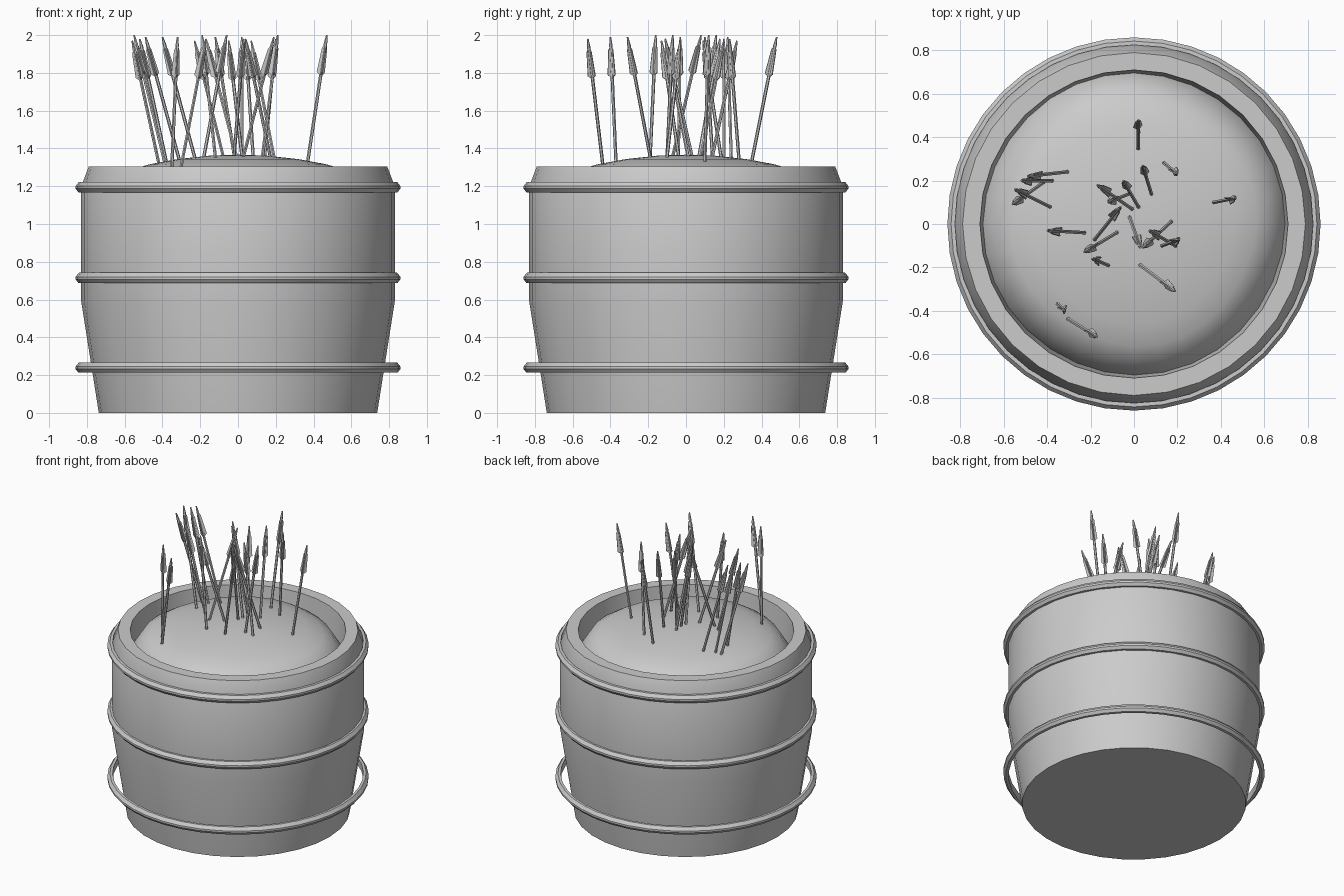
import bpy
import bmesh
import math
from mathutils import Vector

default_cube = bpy.data.objects.get("Cube")
if default_cube:
    bpy.data.objects.remove(default_cube, do_unlink=True)

# One plain grey for everything
grey = bpy.data.materials.new("plain_grey")
grey.use_nodes = True
colour = (0.6, 0.6, 0.6, 1)
grey.diffuse_color = colour
grey.node_tree.nodes["Principled BSDF"].inputs["Base Color"].default_value = colour


def finish(name, bm, smooth_angle=None):
    """Turn a bmesh into a named object with the grey material."""
    bmesh.ops.recalc_face_normals(bm, faces=bm.faces)
    mesh = bpy.data.meshes.new(name)
    bm.to_mesh(mesh)
    bm.free()
    mesh.materials.append(grey)
    obj = bpy.data.objects.new(name, mesh)
    bpy.context.collection.objects.link(obj)
    if smooth_angle:
        bpy.ops.object.select_all(action="DESELECT")
        obj.select_set(True)
        bpy.context.view_layer.objects.active = obj
        bpy.ops.object.shade_smooth_by_angle(angle=math.radians(smooth_angle))
    return obj


def lathe(name, profile, sides, closed=False, smooth_angle=30):
    """Spin a (radius, height) profile around the z axis."""
    bm = bmesh.new()
    verts = [bm.verts.new((r, 0, z)) for r, z in profile]
    pairs = list(zip(verts, verts[1:]))
    if closed:
        pairs.append((verts[-1], verts[0]))
    edges = [bm.edges.new(pair) for pair in pairs]
    bmesh.ops.spin(bm, geom=verts + edges, cent=(0, 0, 0), axis=(0, 0, 1),
                   angle=math.tau, steps=sides, use_duplicate=False)
    bmesh.ops.remove_doubles(bm, verts=bm.verts, dist=0.0005)
    return finish(name, bm, smooth_angle)


# Barrel: floor, tapered side, straight side, sloped shoulder, rim, inner wall
lathe("barrel_body", [(0, 0), (0.737, 0), (0.83, 0.59), (0.83, 1.2),
                      (0.79, 1.305), (0.71, 1.305), (0.69, 1.08)], 32)

# Three hoops of the same size, the lowest standing clear of the taper
for label, height in (("lower", 0.24), ("middle", 0.715), ("upper", 1.195)):
    section = [(0.825, 0.027), (0.843, 0.027), (0.86, 0.005),
               (0.86, -0.008), (0.845, -0.027), (0.825, -0.027)]
    lathe(label + "_hoop", [(r, height + z) for r, z in section], 40, closed=True)

# Filling: a shallow mound with a steep, slightly uneven edge
mound = lathe("mound", [(0, 1.367), (0.15, 1.362), (0.32, 1.343), (0.46, 1.317),
                        (0.56, 1.288), (0.63, 1.245), (0.69, 1.15), (0.705, 1.1)],
              32, smooth_angle=45)
for v in mound.data.vertices:
    spread = 1 + 0.015 * math.cos(4 * math.atan2(v.co.y, v.co.x) - 1)
    v.co.x *= spread
    v.co.y *= spread


def cone_between(bm, start, end, r_start, r_end, sides=6):
    """Add a tapered rod from start to end."""
    axis = end - start
    turn = axis.to_track_quat("Z", "Y").to_matrix().to_4x4()
    turn.translation = (start + end) / 2
    bmesh.ops.create_cone(bm, cap_ends=True, segments=sides, radius1=r_start,
                          radius2=r_end, depth=axis.length, matrix=turn)


def arrow(name, base, tip):
    """A shaft stuck in the mound, with vanes and a nock at its upper end."""
    bm = bmesh.new()
    axis = (tip - base).normalized()
    nock_start = tip - axis * 0.05
    cone_between(bm, base - axis * 0.04, nock_start, 0.009, 0.009)
    cone_between(bm, nock_start, tip, 0.01, 0.004)
    side = axis.orthogonal().normalized()
    across = axis.cross(side)
    for i in range(3):
        angle = math.tau * i / 3
        out = side * math.cos(angle) + across * math.sin(angle)
        half = axis.cross(out) * 0.003
        outline = [tip - axis * 0.22, tip - axis * 0.2 + out * 0.024,
                   tip - axis * 0.07 + out * 0.015, tip - axis * 0.04]
        front = [bm.verts.new(p + half) for p in outline]
        back = [bm.verts.new(p - half) for p in outline]
        bm.faces.new(front)
        bm.faces.new(back[::-1])
        for j in range(4):
            k = (j + 1) % 4
            bm.faces.new((front[j], back[j], back[k], front[k]))
    finish(name, bm)


# Arrow foot x, y and upper end x, y, in hundredths
arrow_spots = [
    (2, 35, 2, 48), (14, 28, 20, 23), (8, 14, 4, 27), (37, 10, 47, 12),
    (-31, 24, -49, 22), (-38, 20, -52, 20), (-42, 19, -56, 9), (-39, 8, -55, 16),
    (-23, -4, -40, -3), (-1, 7, -17, 18), (2, 8, -5, 20), (-18, -7, -6, 8),
    (-2, 14, -12, 10), (-2, 3, 3, -11), (-8, -4, -23, -13), (-12, -19, -19, -16),
    (3, -19, 19, -31), (17, 1, 4, -11), (19, -10, 7, -3), (13, -10, 21, -7),
    (-35, -37, -32, -40), (-30, -44, -17, -52),
]
for number, spot in enumerate(arrow_spots, 1):
    foot_x, foot_y, top_x, top_y = (n / 100 for n in spot)
    foot_z = 1.367 - 0.2 * (foot_x ** 2 + foot_y ** 2)
    top_z = 2 - 0.01 * (number % 4)
    arrow(f"arrow_{number}", Vector((foot_x, foot_y, foot_z)),
          Vector((top_x, top_y, top_z)))
